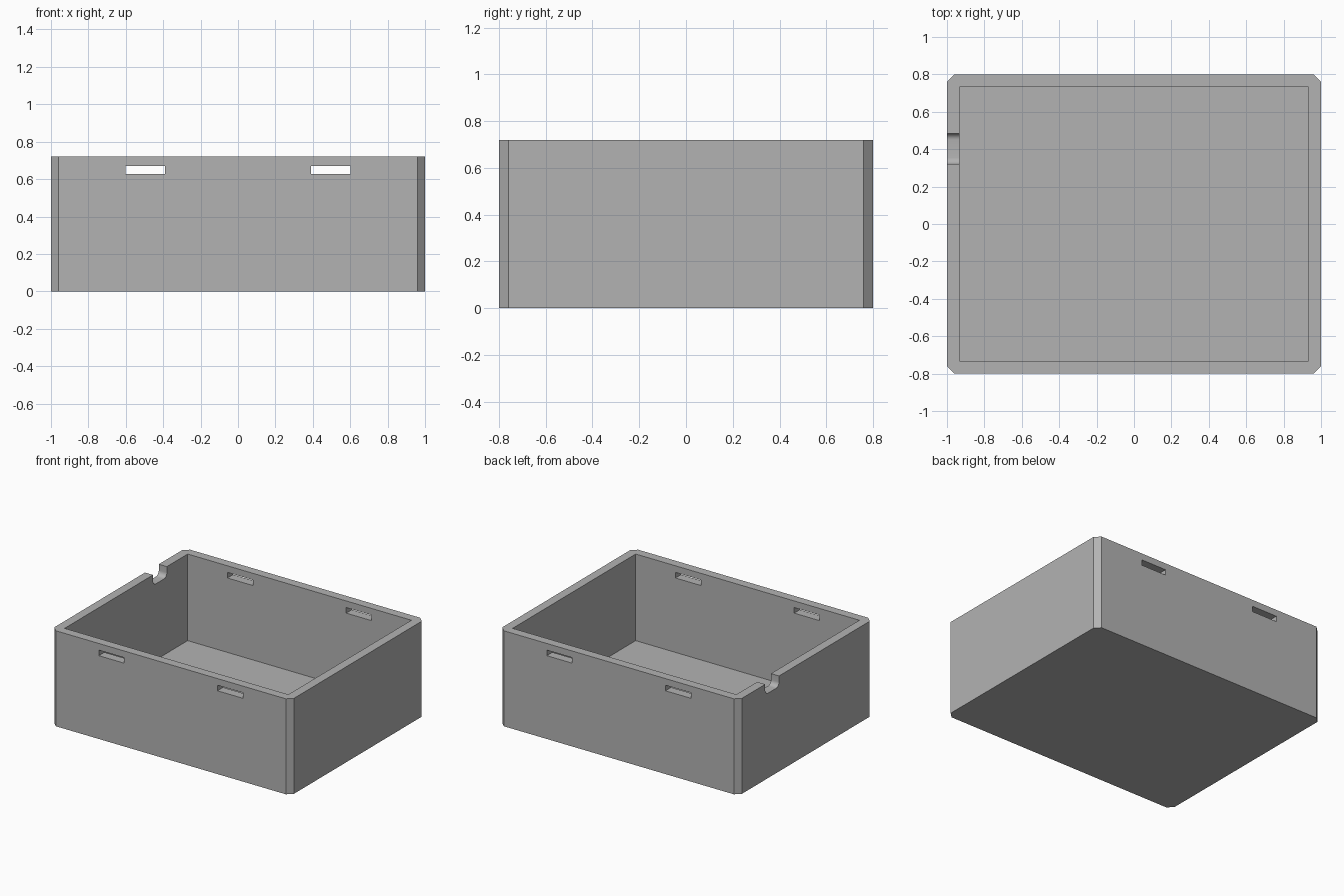
import bpy, bmesh, math

scene_cube = bpy.data.objects.get("Cube")
if scene_cube:
    bpy.data.objects.remove(scene_cube, do_unlink=True)

LENGTH, WIDTH, HEIGHT = 2.0, 1.6, 0.72
WALL, CHAMFER = 0.067, 0.04

grey = bpy.data.materials.new("plain grey")
grey.use_nodes = True
colour = (0.45, 0.45, 0.45, 1)
grey.diffuse_color = colour
grey.node_tree.nodes["Principled BSDF"].inputs["Base Color"].default_value = colour


def block(name, low, high, bevel_axis=None, bevel=0.0, segments=1, keep=lambda e: True):
    """Box between two corners, with chosen edges along one axis bevelled."""
    bm = bmesh.new()
    bmesh.ops.create_cube(bm, size=1)
    for v in bm.verts:
        for i in range(3):
            v.co[i] = low[i] if v.co[i] < 0 else high[i]
    if bevel_axis is not None:
        edges = [e for e in bm.edges
                 if abs((e.verts[0].co - e.verts[1].co).normalized()[bevel_axis]) > 0.9 and keep(e)]
        bmesh.ops.bevel(bm, geom=edges, offset=bevel, segments=segments,
                        profile=0.5, affect='EDGES')
    mesh = bpy.data.meshes.new(name)
    bm.to_mesh(mesh)
    bm.free()
    mesh.materials.append(grey)
    obj = bpy.data.objects.new(name, mesh)
    bpy.context.collection.objects.link(obj)
    return obj


# Outer shell with chamfered upright corners
box = block("open_box", (-LENGTH / 2, -WIDTH / 2, 0), (LENGTH / 2, WIDTH / 2, HEIGHT), 2, CHAMFER)

# Inner cavity
cutters = [block("cavity_cutter", (WALL - LENGTH / 2, WALL - WIDTH / 2, WALL),
                 (LENGTH / 2 - WALL, WIDTH / 2 - WALL, 1))]

# Slots through the front and back walls
for side, x in (("right", -0.495), ("left", 0.495)):
    cutters.append(block(f"{side}_slot_cutter", (x - 0.106, -1, 0.628), (x + 0.106, 1, 0.67)))

# Round-bottomed cable notch in the right wall
cutters.append(block("notch_cutter", (-1.1, 0.32, HEIGHT - 0.08), (-0.8, 0.485, 1), 0, 0.035, 6,
                     lambda e: e.verts[0].co.z < HEIGHT))

for cutter in cutters:
    cutter.hide_render = True
    cutter.hide_viewport = True
    cut = box.modifiers.new(cutter.name, 'BOOLEAN')
    cut.operation = 'DIFFERENCE'
    cut.solver = 'EXACT'
    cut.object = cutter

# Apply the cuts, then remove the cutters
bpy.context.view_layer.update()
evaluated = box.evaluated_get(bpy.context.evaluated_depsgraph_get())
finished = bpy.data.meshes.new_from_object(evaluated)
box.modifiers.clear()
box.data = finished
for cutter in cutters:
    bpy.data.objects.remove(cutter, do_unlink=True)

bpy.context.view_layer.objects.active = box
box.select_set(True)
bpy.ops.object.shade_smooth_by_angle(angle=math.radians(30))
